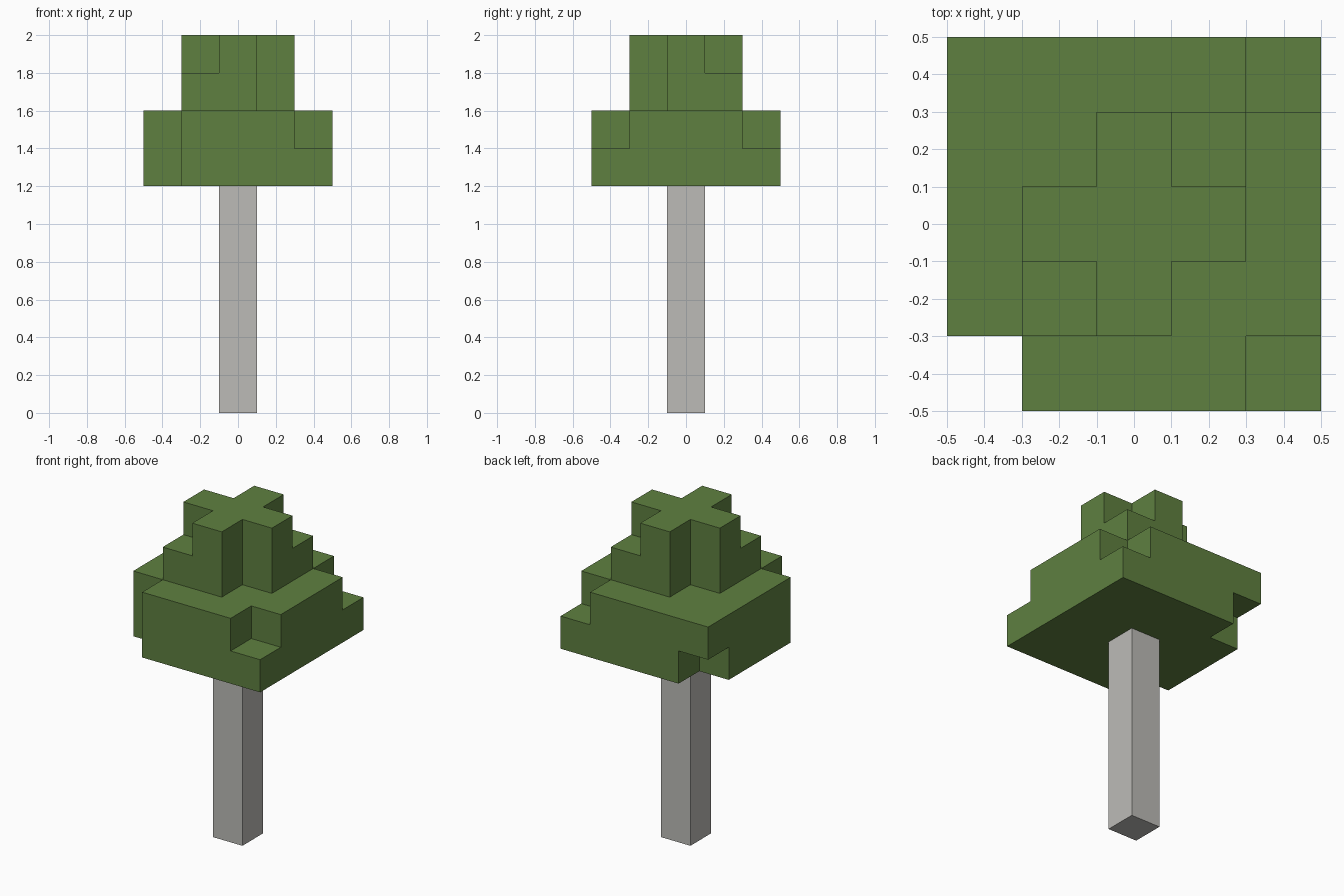
import bpy
import bmesh
from mathutils import Vector

CELL = 0.2

cube = bpy.data.objects.get("Cube")
if cube:
    bpy.data.objects.remove(cube, do_unlink=True)


def make_material(name, rgb):
    mat = bpy.data.materials.new(name)
    mat.use_nodes = True
    mat.diffuse_color = (*rgb, 1)
    mat.node_tree.nodes["Principled BSDF"].inputs["Base Color"].default_value = (*rgb, 1)
    return mat


def square_layer(radius, z, missing):
    """Square layer of cells, leaving out the corners given as (x sign, y sign)."""
    gaps = {(sx * radius, sy * radius) for sx, sy in missing}
    span = range(-radius, radius + 1)
    return {(x, y, z) for x in span for y in span if (x, y) not in gaps}


def build_blocks(name, cells, base, mat):
    """Outer shell of a set of cells, with flat areas merged into single faces."""
    bm = bmesh.new()
    for cell in cells:
        centre = Vector(cell) + Vector((0, 0, 0.5))
        for axis in range(3):
            for sign in (-1, 1):
                normal = Vector((0, 0, 0))
                normal[axis] = sign
                neighbour = tuple(c + int(n) for c, n in zip(cell, normal))
                if neighbour in cells:
                    continue
                u = Vector((0, 0, 0))
                u[(axis + 1) % 3] = 1
                v = normal.cross(u)
                corners = [u + v, v - u, -u - v, u - v]
                bm.faces.new([bm.verts.new((centre + (normal + c) / 2) * CELL)
                              for c in corners])
    bmesh.ops.remove_doubles(bm, verts=bm.verts, dist=CELL / 100)
    bmesh.ops.dissolve_limit(bm, angle_limit=0.01, verts=bm.verts, edges=bm.edges)
    mesh = bpy.data.meshes.new(name)
    bm.to_mesh(mesh)
    bm.free()
    mesh.materials.append(mat)
    obj = bpy.data.objects.new(name, mesh)
    obj.location.z = base
    bpy.context.collection.objects.link(obj)
    return obj


leaf_green = make_material("leaf green", (0.114, 0.216, 0.051))
bark_grey = make_material("bark grey", (0.503, 0.497, 0.474))

# Trunk: a single column of cells
build_blocks("trunk", {(0, 0, z) for z in range(6)}, 0, bark_grey)

# Leaves: two wide layers and two narrow ones, each with its own missing corners
FRONT_LEFT, FRONT_RIGHT = (1, -1), (-1, -1)
BACK_LEFT, BACK_RIGHT = (1, 1), (-1, 1)
leaves = (
    square_layer(2, 0, [FRONT_RIGHT, BACK_RIGHT])
    | square_layer(2, 1, [FRONT_RIGHT, FRONT_LEFT, BACK_LEFT])
    | square_layer(1, 2, [FRONT_LEFT, BACK_RIGHT])
    | square_layer(1, 3, [FRONT_LEFT, FRONT_RIGHT, BACK_LEFT, BACK_RIGHT])
)
build_blocks("leaves", leaves, 6 * CELL, leaf_green)
